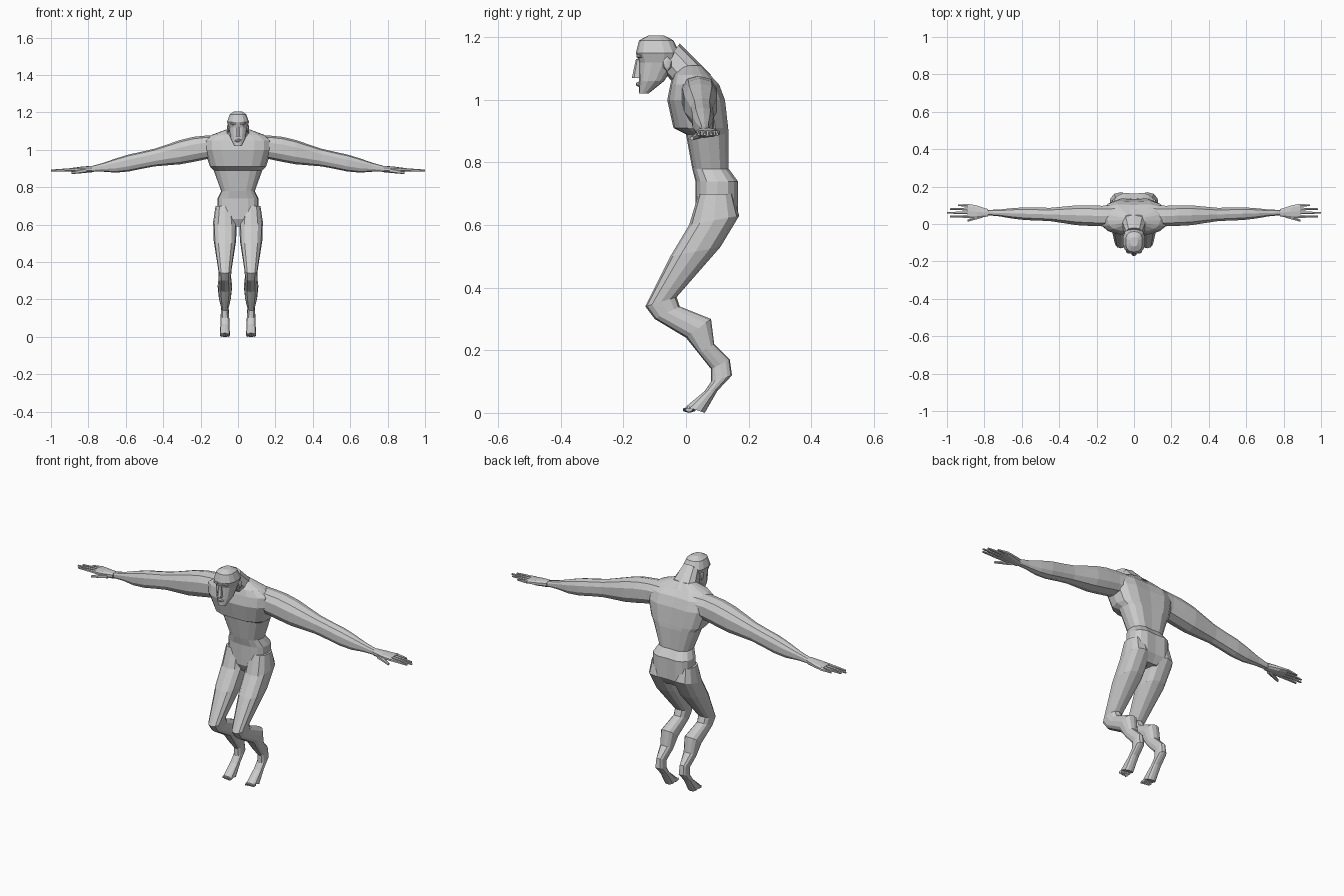
import bpy
import bmesh
import math
from mathutils import Matrix, Vector

cube = bpy.data.objects.get("Cube")
if cube:
    bpy.data.objects.remove(cube, do_unlink=True)


def finish(name, bm, mirror):
    """Turn a bmesh into an object, mirrored to the other side when asked."""
    bmesh.ops.recalc_face_normals(bm, faces=bm.faces)
    mesh = bpy.data.meshes.new(name)
    bm.to_mesh(mesh)
    bm.free()
    obj = bpy.data.objects.new(name, mesh)
    bpy.context.collection.objects.link(obj)
    if mirror:
        modifier = obj.modifiers.new("Mirror", "MIRROR")
        modifier.use_mirror_merge = False


def power(value, exponent):
    return math.copysign(abs(value) ** exponent, value)


def loft(name, sections, sides=10, exponent=0.8, groove=0.0, mirror=False):
    """Skin a row of rounded cross-sections given as centre, depth axis, side axis."""
    bm = bmesh.new()
    rings = []
    for centre, depth, side in sections:
        ring = []
        for i in range(sides):
            angle = math.tau * i / sides
            along = power(math.cos(angle), exponent)
            across = power(math.sin(angle), exponent)
            if i == 0:
                along -= groove
            ring.append(bm.verts.new(centre + depth * along + side * across))
        rings.append(ring)
    for low, high in zip(rings, rings[1:]):
        for i in range(sides):
            j = (i + 1) % sides
            bm.faces.new((low[i], low[j], high[j], high[i]))
    bm.faces.new(rings[0])
    bm.faces.new(rings[-1])
    finish(name, bm, mirror)


def tilted(front, back, half_width, x=0.0):
    """Cross-section spanning a front and a back point, each given as y and z."""
    front, back = Vector((x, *front)), Vector((x, *back))
    return (front + back) / 2, (back - front) / 2, Vector((half_width, 0, 0))


def level(z, front, back, half_width):
    """Horizontal cross-section on the middle line."""
    return tilted((front, z), (back, z), half_width)


def upright(x, front, back, bottom, top):
    """Cross-section of a limb that runs sideways."""
    centre = Vector((x, (front + back) / 2, (bottom + top) / 2))
    depth = Vector((0, 0, (top - bottom) / 2))
    side = Vector((0, (back - front) / 2, 0))
    return centre, depth, side


def finger(name, base, tip, radius):
    """Tapered finger running from the palm to its tip."""
    sections = []
    for point, size in ((base, radius), (tip, radius / 2)):
        sections.append((Vector(point), Vector((0, 0, size)), Vector((0, size, 0))))
    loft(name, sections, sides=6, mirror=True)


def lump(name, location, radii, mirror=True):
    """Small faceted ellipsoid."""
    bm = bmesh.new()
    shape = Matrix.Translation(location) @ Matrix.Diagonal(radii).to_4x4()
    bmesh.ops.create_icosphere(bm, subdivisions=1, radius=1, matrix=shape)
    finish(name, bm, mirror)


# Trunk: boxy hips, narrow waist, overhanging chest, sloping shoulders
loft("torso", [
    level(.59, .05, .14, .05),
    level(.63, .03, .17, .11),
    level(.74, .03, .17, .11),
    level(.78, .02, .14, .09),
    level(.89, 0, .14, .13),
    level(.91, -.04, .14, .15),
    level(1, -.06, .13, .18),
    level(1.05, -.05, .11, .18),
    level(1.08, -.04, .08, .14),
    level(1.11, -.01, .05, .06),
], sides=16, exponent=0.75, groove=0.1)

loft("neck", [
    tilted((-.02, 1.03), (.08, 1.08), .08),
    tilted((-.08, 1.1), (-.02, 1.18), .045),
])

# Head and face
loft("head", [
    level(1.02, -.15, -.12, .02),
    level(1.06, -.15, -.07, .04),
    level(1.12, -.15, -.03, .05),
    level(1.15, -.16, -.02, .06),
    level(1.19, -.15, -.04, .045),
    level(1.206, -.12, -.07, .02),
], sides=14)
loft("nose", [
    level(1.13, -.16, -.14, .008),
    level(1.07, -.173, -.14, .014),
], sides=6)
lump("lips", (0, -.148, 1.05), (.02, .013, .01), mirror=False)
lump("brows", (.025, -.147, 1.14), (.02, .013, .008))
lump("ears", (.053, -.06, 1.115), (.007, .016, .024))

# Arms taper evenly to the wrist, swelling over the muscles
arm = []
for i in range(11):
    x = .1 + .069 * i
    swell = .004 * math.cos(math.tau * x / .3)
    front = .1 * x - .035
    back = .11 - .04 * x
    bottom = max(.88, .97 - .14 * x)
    top = min(1.08, 1.135 - .28 * x)
    arm.append(upright(x, front - swell, back + swell, bottom - swell, top + swell))
loft("arms", arm, mirror=True)

# Hands
loft("palms", [
    upright(.78, .04, .08, .88, .915),
    upright(.84, .03, .1, .88, .91),
    upright(.89, .03, .11, .885, .903),
], mirror=True)
for k, part in enumerate(("index", "middle", "ring", "little")):
    y = .04 + .02 * k
    reach = 1 - .015 * (k - 1) ** 2
    finger(part + "_fingers", (.88, y, .894), (reach, y, .89), .009)
finger("thumbs", (.81, .045, .89), (.89, .018, .877), .013)

# Legs: bent knees, full calves, raised heels
leg = [
    ((.04, .7), (.15, .7), .05),
    ((.01, .6), (.17, .63), .063),
    ((-.05, .5), (.11, .53), .06),
    ((-.13, .34), (-.03, .37), .035),
    ((-.1, .3), (-.02, .34), .033),
    ((0, .24), (.08, .3), .039),
    ((.04, .19), (.09, .22), .032),
    ((.08, .14), (.14, .17), .02),
    ((.08, .1), (.147, .12), .023),
    ((.06, .07), (.1, .07), .024),
    ((0, .02), (.06, 0), .027),
]
loft("legs", [tilted(*row, x=.07) for row in leg], sides=12, mirror=True)

# Toes, the longest on the inside
for k in range(5):
    lump("toes_" + "abcde"[k], (.05 + .01 * k, .01, .01), (.006, .023 - .002 * k, .01))
